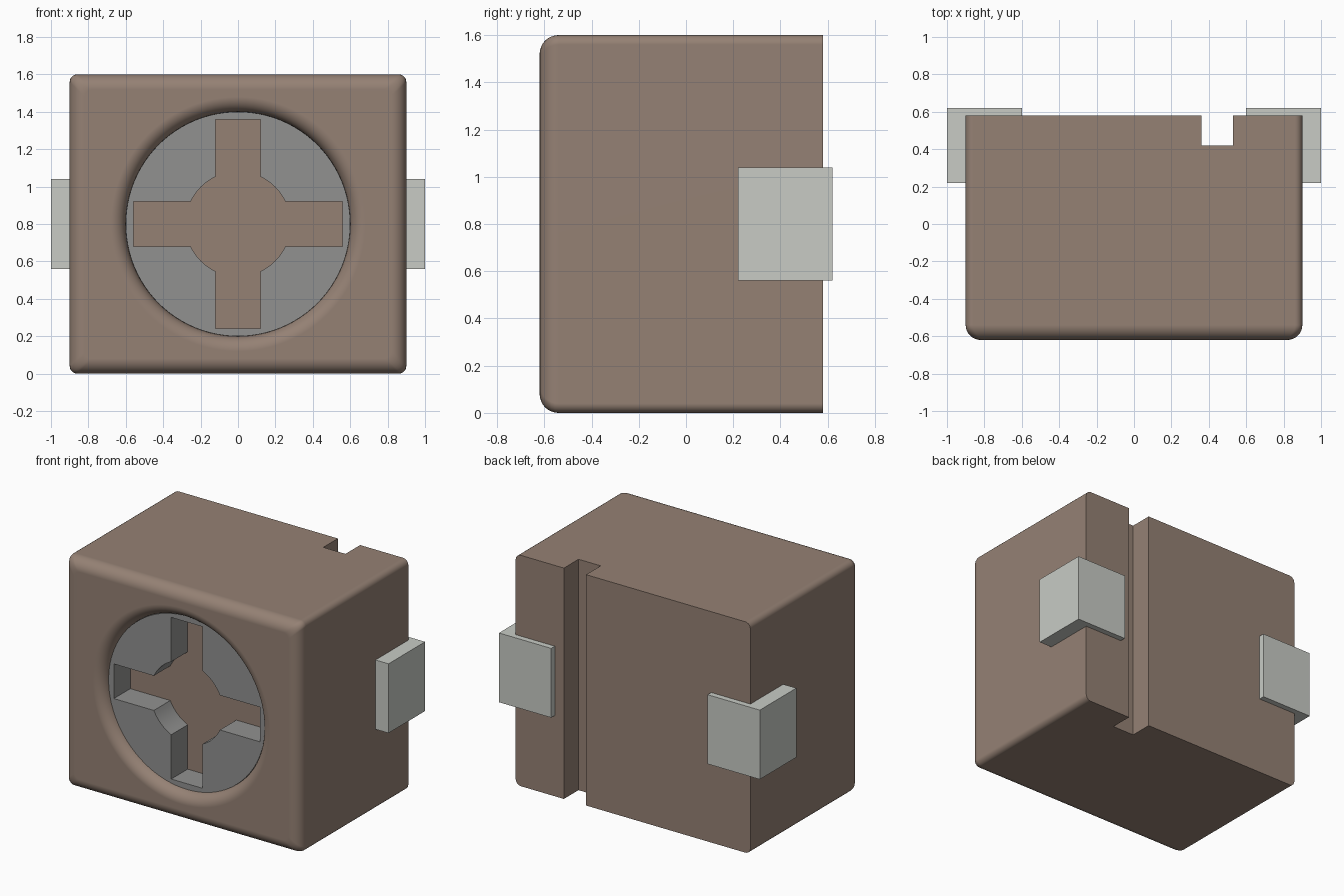
import bpy, bmesh, math
from math import sin, cos, pi

if "Cube" in bpy.data.objects:
    bpy.data.objects.remove(bpy.data.objects["Cube"])

CZ = 0.8  # height of the dial centre


def material(name, rgb):
    m = bpy.data.materials.new(name)
    m.diffuse_color = (*rgb, 1)
    m.use_nodes = True
    m.node_tree.nodes["Principled BSDF"].inputs["Base Color"].default_value = m.diffuse_color
    return m


BROWN = material("brown", (0.30, 0.22, 0.175))
GREY = material("mid_grey", (0.285, 0.285, 0.28))
PALE = material("pale_grey", (0.58, 0.60, 0.56))


def add_mesh(name, bm, mat=None):
    bmesh.ops.recalc_face_normals(bm, faces=bm.faces)
    me = bpy.data.meshes.new(name)
    bm.to_mesh(me)
    bm.free()
    ob = bpy.data.objects.new(name, me)
    bpy.context.collection.objects.link(ob)
    if mat:
        me.materials.append(mat)
    return ob


def loft(name, rings, mat=None):
    """Join closed rings of points and cap both ends."""
    bm = bmesh.new()
    loops = [[bm.verts.new(p) for p in r] for r in rings]
    n = len(loops[0])
    for a, b in zip(loops, loops[1:]):
        for i in range(n):
            bm.faces.new((a[i], a[(i + 1) % n], b[(i + 1) % n], b[i]))
    bm.faces.new(loops[0])
    bm.faces.new(loops[-1])
    return add_mesh(name, bm, mat)


def box(name, lo, hi, mat=None):
    ring = lambda z: [(lo[0], lo[1], z), (hi[0], lo[1], z), (hi[0], hi[1], z), (lo[0], hi[1], z)]
    return loft(name, [ring(lo[2]), ring(hi[2])], mat)


def rounded_rect(hw, hh, r, y, n=5):
    pts = []
    for q, (sx, sz) in enumerate(((1, 1), (-1, 1), (-1, -1), (1, -1))):
        for i in range(n + 1):
            a = (q + i / n) * pi / 2
            pts.append((sx * (hw - r) + r * cos(a), y, CZ + sz * (hh - r) + r * sin(a)))
    return pts


def circle(r, y, n=96):
    return [(r * cos(2 * pi * i / n), y, CZ + r * sin(2 * pi * i / n)) for i in range(n)]


def activate(ob):
    bpy.ops.object.select_all(action='DESELECT')
    ob.select_set(True)
    bpy.context.view_layer.objects.active = ob


def cut(ob, cutter):
    cutter.hide_render = True
    mod = ob.modifiers.new("cut", 'BOOLEAN')
    mod.operation, mod.solver, mod.object = 'DIFFERENCE', 'EXACT', cutter
    activate(ob)
    bpy.ops.object.modifier_apply(modifier=mod.name)
    bpy.data.objects.remove(cutter)


# housing: block with rounded front rim
R, S = 0.08, 8
arc = [(R * (1 - cos(pi / 2 * i / S)), R * (1 - sin(pi / 2 * i / S))) for i in range(S + 1)]
housing = loft("housing", [rounded_rect(0.9, 0.8, 0.04, 0.58)] +
               [rounded_rect(0.9 - d, 0.8 - d, 0.04, -0.62 + e) for d, e in arc], BROWN)

# round recess with flared lip, and the groove down the back
cut(housing, loft("recess_cutter", [circle(0.6, -0.38)] +
                  [circle(0.6 + d, -0.62 + e) for d, e in arc] + [circle(0.6 + R, -0.75)]))
cut(housing, box("groove_cutter", (0.36, 0.42, -0.1), (0.53, 0.7, 1.7)))
activate(housing)
bpy.ops.object.shade_smooth_by_angle(angle=math.radians(30))
wn = housing.modifiers.new("normals", 'WEIGHTED_NORMAL')
wn.keep_sharp = True

# dial plate: disc with a cross-shaped opening
W, HUB = 0.12, 0.28
cross = []
a0 = math.asin(W / HUB)
for k in range(4):
    pts = [(0.56, -W), (0.56, W)]
    for i in range(9):
        a = a0 + (pi / 2 - 2 * a0) * i / 8
        pts.append((HUB * cos(a), HUB * sin(a)))
    c, s = round(cos(k * pi / 2)), round(sin(k * pi / 2))
    cross += [(c * x - s * y, s * x + c * y) for x, y in pts]
cu = bpy.data.curves.new("dial_plate", 'CURVE')
cu.dimensions, cu.fill_mode, cu.extrude = '2D', 'BOTH', 0.09
for outline in ([(x, z - CZ) for x, _, z in circle(0.6, 0)], cross):
    sp = cu.splines.new('POLY')
    sp.points.add(len(outline) - 1)
    for p, (x, y) in zip(sp.points, outline):
        p.co = (x, y, 0, 1)
    sp.use_cyclic_u = True
cu.materials.append(GREY)
plate = bpy.data.objects.new("dial_plate", cu)
bpy.context.collection.objects.link(plate)
plate.location = (0, -0.47, CZ)
plate.rotation_euler = (pi / 2, 0, 0)
activate(plate)
bpy.ops.object.convert(target='MESH')
bpy.ops.object.shade_smooth_by_angle(angle=math.radians(30))

# corner clips on the back edges
box("right_clip", (0.6, 0.22, 0.56), (1.0, 0.62, 1.04), PALE)
box("left_clip", (-1.0, 0.22, 0.56), (-0.6, 0.62, 1.04), PALE)
